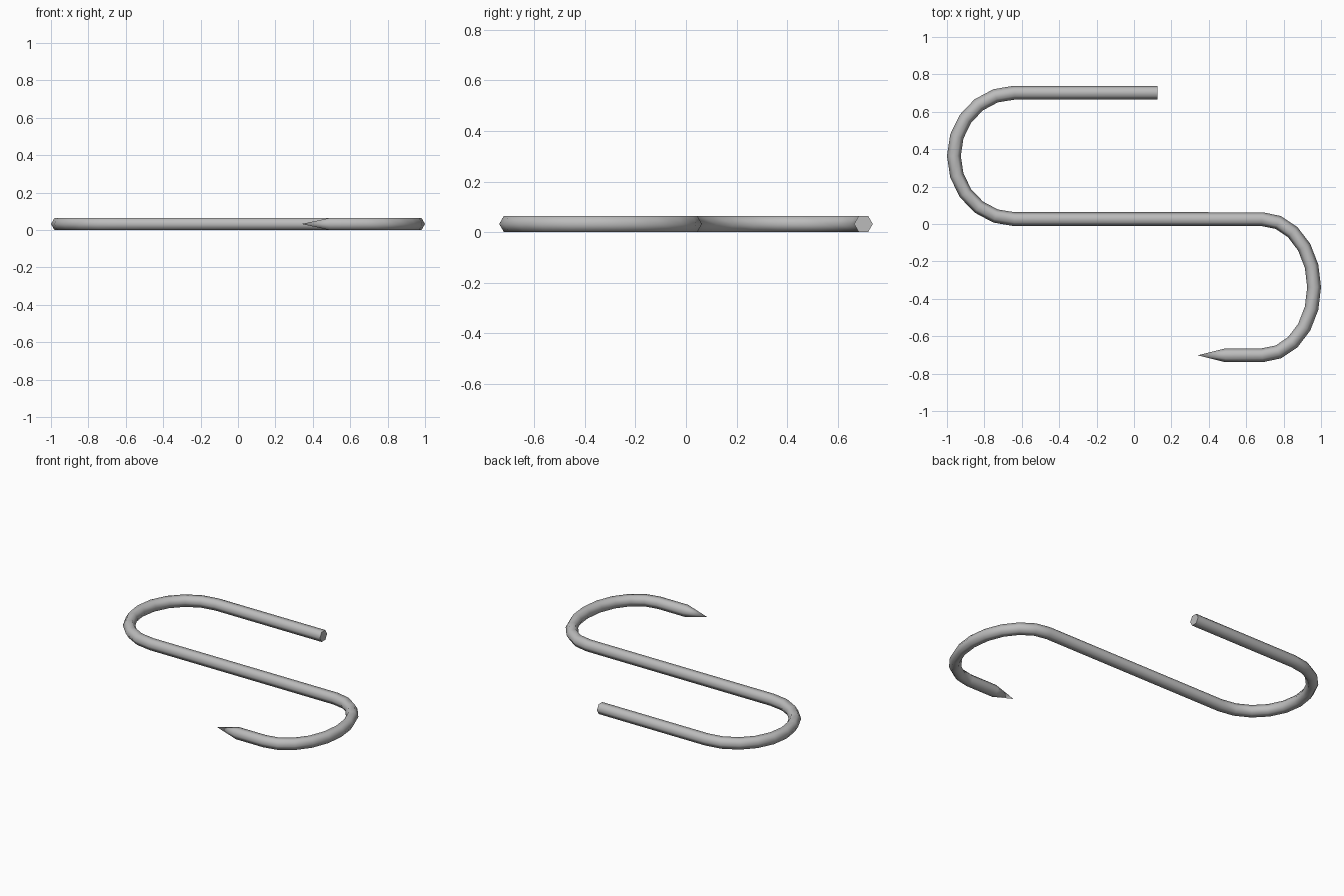
import bpy
import bmesh
from math import sin, cos, pi, radians
from mathutils import Vector

cube = bpy.data.objects.get("Cube")
if cube:
    bpy.data.objects.remove(cube, do_unlink=True)

SIDES = 6
RADIUS = 0.037
MID_Z = RADIUS * sin(pi / 3)
BEND_STEPS = 10
TOP_Y, BAR_Y, LOW_Y = 0.702, 0.026, -0.702


def bend(cx, rx, y0, y1):
    """Half-ellipse of path points from y0 down to y1, bulging by rx."""
    cy, ry = (y0 + y1) / 2, (y0 - y1) / 2
    angles = [pi * i / BEND_STEPS for i in range(BEND_STEPS + 1)]
    return [Vector((cx + rx * sin(a), cy + ry * cos(a), MID_Z)) for a in angles]


# S-shaped centre line: blunt end, left bend, long bar, right bend, point
path = [Vector((0.125, TOP_Y, MID_Z))]
path += bend(-0.64, -0.323, TOP_Y, BAR_Y)
path += bend(0.685, 0.278, BAR_Y, LOW_Y)
path += [Vector((0.49, LOW_Y, MID_Z))]
tip_point = Vector((0.34, LOW_Y, MID_Z))

# Six-sided rod swept along the centre line
bm = bmesh.new()
up = Vector((0, 0, 1))
rings = []
for i, p in enumerate(path):
    before = (p - path[i - 1]).normalized() if i else Vector((-1, 0, 0))
    after = (path[i + 1] - p).normalized() if i < len(path) - 1 else Vector((-1, 0, 0))
    side = up.cross((before + after).normalized())
    ring = []
    for k in range(SIDES):
        a = 2 * pi * k / SIDES
        ring.append(bm.verts.new(p + RADIUS * (side * cos(a) + up * sin(a))))
    rings.append(ring)

for a, b in zip(rings, rings[1:]):
    for k in range(SIDES):
        n = (k + 1) % SIDES
        bm.faces.new((a[k], a[n], b[n], b[k]))

# Flat cap on the blunt end, sharpened point on the other
bm.faces.new(rings[0])
tip = bm.verts.new(tip_point)
for k in range(SIDES):
    bm.faces.new((rings[-1][k], rings[-1][(k + 1) % SIDES], tip))
bmesh.ops.recalc_face_normals(bm, faces=bm.faces)

mesh = bpy.data.meshes.new("s_hook")
bm.to_mesh(mesh)
bm.free()
hook = bpy.data.objects.new("s_hook", mesh)
bpy.context.collection.objects.link(hook)

# Plain grey metal
steel = bpy.data.materials.new("grey_steel")
steel.use_nodes = True
colour = (0.5, 0.5, 0.5, 1)
steel.diffuse_color = colour
steel.node_tree.nodes["Principled BSDF"].inputs["Base Color"].default_value = colour
mesh.materials.append(steel)

# Rounded shading along the rod, crisp edge at the cap
bpy.ops.object.select_all(action='DESELECT')
hook.select_set(True)
bpy.context.view_layer.objects.active = hook
bpy.ops.object.shade_smooth_by_angle(angle=radians(75))
